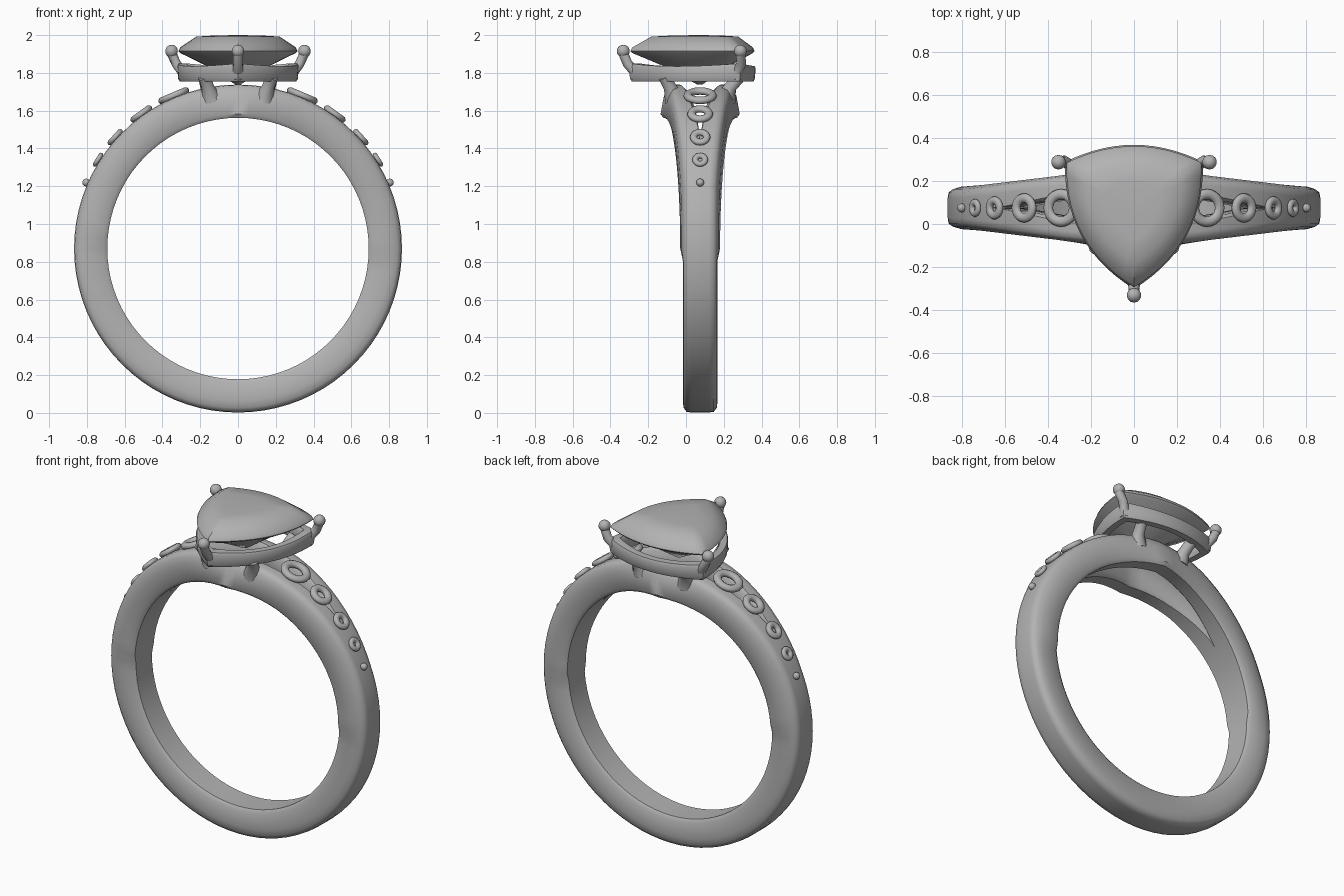
import bpy, bmesh
from math import sin, cos, pi, radians
from mathutils import Vector, Matrix

if "Cube" in bpy.data.objects:
    bpy.data.objects.remove(bpy.data.objects["Cube"])

metal = bpy.data.materials.new("grey_metal")
metal.use_nodes = True
GREY = (0.45, 0.45, 0.45, 1)
metal.diffuse_color = GREY
metal.node_tree.nodes["Principled BSDF"].inputs["Base Color"].default_value = GREY

MID_Y, MID_Z = 0.075, 0.87
R_IN, R_OUT = 0.692, 0.868


def finish(name, bm, angle=40):
    bmesh.ops.recalc_face_normals(bm, faces=bm.faces)
    mesh = bpy.data.meshes.new(name)
    bm.to_mesh(mesh)
    bm.free()
    mesh.materials.append(metal)
    ob = bpy.data.objects.new(name, mesh)
    bpy.context.collection.objects.link(ob)
    bpy.ops.object.select_all(action='DESELECT')
    ob.select_set(True)
    bpy.context.view_layer.objects.active = ob
    bpy.ops.object.shade_smooth_by_angle(angle=radians(angle))
    return ob


def skin(bm, loops, closed=False, caps=False):
    """Bridge a list of equal point loops with quads."""
    rows = [[bm.verts.new(p) for p in loop] for loop in loops]
    pairs = list(zip(rows, rows[1:])) + ([(rows[-1], rows[0])] if closed else [])
    n = len(rows[0])
    for a, b in pairs:
        for i in range(n):
            j = (i + 1) % n
            bm.faces.new((a[i], a[j], b[j], b[i]))
    if caps:
        bm.faces.new(rows[0])
        bm.faces.new(rows[-1])


def tube(name, points, radii, sides=12):
    """Round tapering rod through the points."""
    pts = [Vector(p) for p in points]
    loops = []
    for i, p in enumerate(pts):
        d = pts[min(i + 1, len(pts) - 1)] - pts[max(i - 1, 0)]
        q = d.to_track_quat('Z', 'Y')
        loops.append([p + q @ Vector((radii[i] * cos(2 * pi * k / sides),
                                      radii[i] * sin(2 * pi * k / sides), 0))
                      for k in range(sides)])
    bm = bmesh.new()
    skin(bm, loops, caps=True)
    return finish(name, bm, 60)


# Split band: each half is a swept strand, parting towards the top
def half_width(t, r):
    if cos(t) < 0:
        return 0.092
    x = abs(r * sin(t))
    top = max(0, 1 - x / 0.3)
    return 0.092 + 0.125 * max(0, 0.8 - x) + 0.2 * top * ((R_IN + R_OUT) / 2 - r)


def half_gap(t):
    if cos(t) < 0:
        return 0
    return 0.14 * max(0, 0.64 - abs(R_OUT * sin(t)))


def strand(name, side):
    loops = []
    for k in range(80):
        t = 2 * pi * k / 80
        g = half_gap(t)
        c = min(0.02, g * 0.5)
        hi, ho = half_width(t, R_IN), half_width(t, R_OUT)
        hm = (hi + ho) / 2
        section = [(g, R_IN + c), (g + c, R_IN), (hi - 0.015, R_IN), (hi, R_IN + 0.02),
                   (hm, R_OUT - 0.06), (ho - 0.004, R_OUT - 0.025),
                   (ho - 0.02, R_OUT - 0.004), (ho - 0.045, R_OUT),
                   (g + c, R_OUT), (g, R_OUT - c)]
        loops.append([(r * sin(t), MID_Y + side * v, MID_Z + r * cos(t)) for v, r in section])
    bm = bmesh.new()
    skin(bm, loops, closed=True)
    bmesh.ops.remove_doubles(bm, verts=bm.verts, dist=0.0001)
    finish(name, bm, 45)


strand("band_front_strand", -1)
strand("band_back_strand", 1)


# Graduated seat rings and an end bead on each shoulder
def seat_ring(name, angle, outer, minor):
    major = outer - minor
    bm = bmesh.new()
    loops = []
    for k in range(24):
        a = 2 * pi * k / 24
        loops.append([((major + minor * cos(b)) * cos(a), (major + minor * cos(b)) * sin(a),
                       0.8 * minor * sin(b)) for b in [2 * pi * m / 10 for m in range(10)]])
    skin(bm, loops, closed=True)
    place = (Matrix.Translation((0.878 * sin(angle), MID_Y, MID_Z + 0.878 * cos(angle)))
             @ Matrix.Rotation(angle, 4, 'Y'))
    bm.transform(place)
    finish(name, bm, 60)


for label, side in (("left", 1), ("right", -1)):
    for i, (deg, outer, minor) in enumerate([(22.8, 0.088, 0.024), (35.7, 0.068, 0.022),
                                             (47.8, 0.054, 0.019), (57.6, 0.042, 0.016)]):
        seat_ring(f"{label}_seat_ring_{i + 1}", side * radians(deg), outer, minor)
    bm = bmesh.new()
    bmesh.ops.create_uvsphere(bm, u_segments=12, v_segments=8, radius=0.021)
    a = side * radians(66.5)
    bm.transform(Matrix.Translation((0.876 * sin(a), MID_Y, MID_Z + 0.876 * cos(a))))
    finish(f"{label}_end_bead", bm, 60)

# Rounded triangle outline shared by the stone and its frame
CORNERS = [Vector((0.315, 0.285)), Vector((-0.315, 0.285)), Vector((0, -0.295))]
STEPS = 14


def outline(scale, z, dip=0):
    pts = []
    for i in range(3):
        a, b = CORNERS[i], CORNERS[(i + 1) % 3]
        d = b - a
        out = Vector((d.y, -d.x)).normalized()
        if out.dot((a + b) / 2 - Vector((0, MID_Y))) < 0:
            out = -out
        for k in range(STEPS):
            s = k / STEPS
            bulge = 4 * s * (1 - s)
            p = a + d * s + out * bulge * (0.078 if i == 0 else 0.095)
            pts.append((p.x * scale, MID_Y + (p.y - MID_Y) * scale, z - dip * bulge))
    return pts


# Stone: domed crown, girdle and pointed pavilion
bm = bmesh.new()
skin(bm, [outline(s, z) for s, z in [(0.04, 1.738), (0.55, 1.84), (0.97, 1.905), (1.0, 1.915),
                                     (0.97, 1.935), (0.70, 1.992), (0.4, 1.998), (0.03, 2.0)]],
     caps=True)
finish("stone", bm, 35)

# Triangular frame under the stone
bm = bmesh.new()
skin(bm, [outline(s, z, dip) for s, z, dip in
          [(0.98, 1.755, 0), (1.005, 1.77, 0), (1.02, 1.835, 0.012), (1.0, 1.85, 0.015),
           (0.86, 1.85, 0.015), (0.83, 1.835, 0.012), (0.83, 1.77, 0), (0.85, 1.755, 0)]],
     closed=True)
finish("stone_frame", bm, 45)

# Prongs with rounded heads at the three corners
for name, corner, head in zip(("back_left", "back_right", "front"), CORNERS,
                              ((0.352, 0.288), (-0.352, 0.288), (0, -0.332))):
    c = Vector((0, MID_Y))
    d = (corner - c).normalized()
    base = corner - d * 0.03
    mid = corner + d * 0.015
    hx, hy = head
    tube(f"{name}_prong", [(base.x, base.y, 1.765), (base.x, base.y, 1.8),
                           (mid.x, mid.y, 1.85), (hx, hy, 1.905)],
         [0.028, 0.028, 0.026, 0.026])
    bm = bmesh.new()
    bmesh.ops.create_uvsphere(bm, u_segments=14, v_segments=10, radius=0.034)
    bm.transform(Matrix.Translation((hx, hy, 1.915)))
    finish(f"{name}_prong_head", bm, 60)

# Flared legs joining the band to the frame
for label, s in (("left", 1), ("right", -1)):
    tube(f"{label}_front_leg", [(s * 0.14, -0.06, 1.66), (s * 0.16, -0.085, 1.725),
                                (s * 0.18, -0.115, 1.78)], [0.055, 0.034, 0.032])
    tube(f"{label}_back_leg", [(s * 0.15, 0.21, 1.66), (s * 0.165, 0.235, 1.725),
                               (s * 0.18, 0.285, 1.78)], [0.055, 0.034, 0.032])
